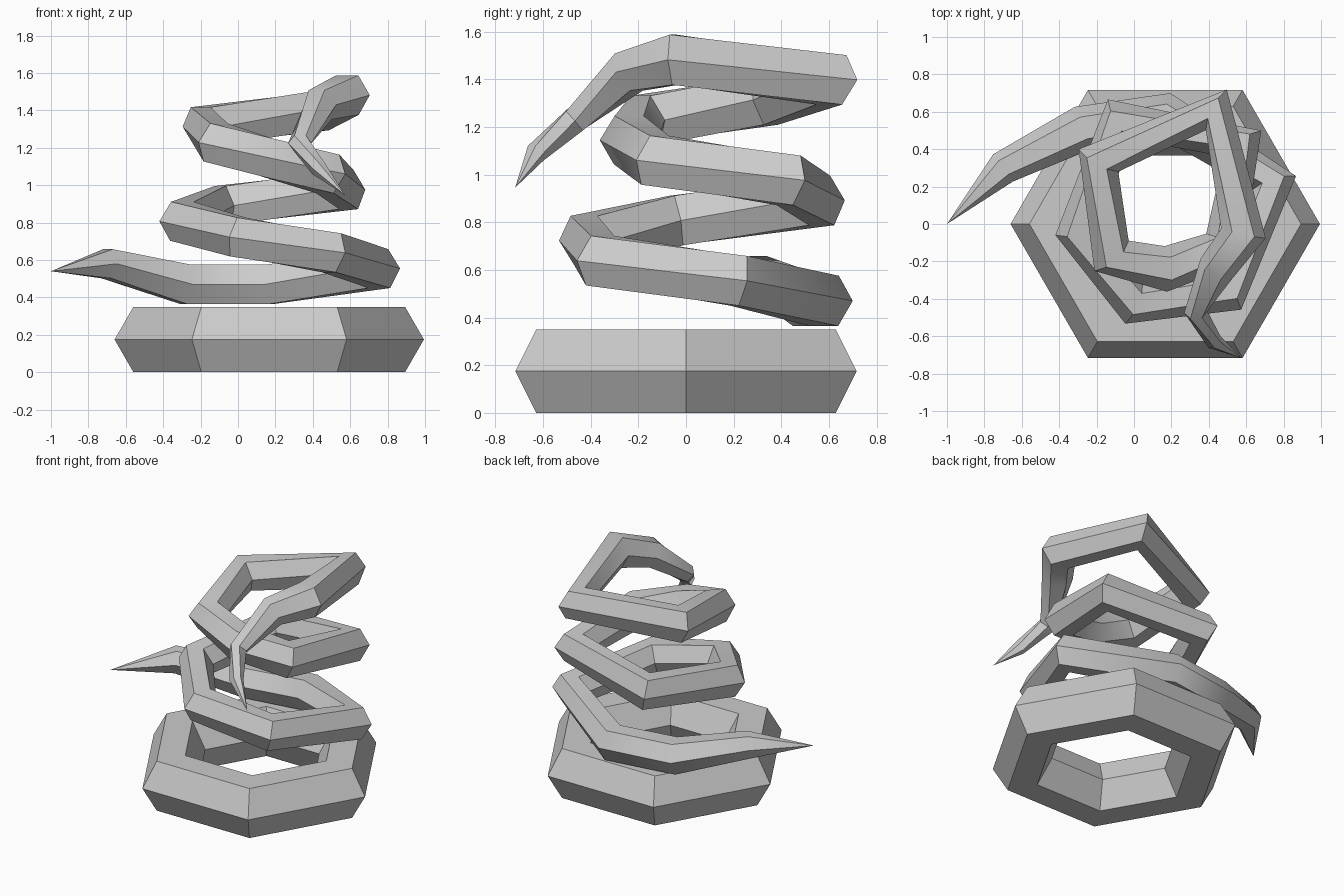
import bpy, bmesh, math
from mathutils import Vector

if "Cube" in bpy.data.objects:
    bpy.data.objects.remove(bpy.data.objects["Cube"])


def finish(name, bm, angle):
    bmesh.ops.recalc_face_normals(bm, faces=bm.faces[:])
    me = bpy.data.meshes.new(name)
    bm.to_mesh(me)
    bm.free()
    ob = bpy.data.objects.new(name, me)
    bpy.context.collection.objects.link(ob)
    bpy.ops.object.select_all(action='DESELECT')
    ob.select_set(True)
    bpy.context.view_layer.objects.active = ob
    if angle:
        bpy.ops.object.shade_smooth_by_angle(angle=math.radians(angle))
    return ob


def bridge(bm, a, b):
    n = len(a)
    for i in range(n):
        bm.faces.new((a[i], a[(i + 1) % n], b[(i + 1) % n], b[i]))


def hexagon(bm, centre, side, up, r):
    return [bm.verts.new(centre + r * (math.cos(k * math.pi / 3) * side +
                                       math.sin(k * math.pi / 3) * up))
            for k in range(6)]


# base ring: six-sided torus with six-sided section
Z = Vector((0, 0, 1))
bm = bmesh.new()
c = Vector((0.167, 0, 0.175))
rings = []
for i in range(6):
    a = i * math.pi / 3
    d = Vector((math.cos(a), math.sin(a), 0))
    rings.append(hexagon(bm, c + 0.625 * d, d, Z, 0.202))
for i in range(6):
    bridge(bm, rings[i], rings[(i + 1) % 6])
finish("base_ring", bm, 0)

# coil: plan positions rise by an even step, with tapering ends
plan = [(0.17, 0.58), (0.75, 0.22), (0.50, -0.36), (0.0, -0.42), (-0.30, -0.04),
        (-0.08, 0.56), (0.58, 0.43), (0.48, -0.13), (0.17, -0.24), (-0.12, -0.17),
        (-0.19, 0.34), (0.44, 0.61), (0.585, -0.05)]
path = [(-1.0, 0.0, 0.54, 0), (-0.70, 0.30, 0.58, 0.09), (-0.28, 0.51, 0.47, 0.122)]
path += [(x, y, 0.47 + 0.0843 * i, 0.122) for i, (x, y) in enumerate(plan)]
path += [(0.44, -0.24, 1.43, 0.10), (0.33, -0.47, 1.225, 0.062),
         (0.43, -0.63, 1.09, 0.045), (0.575, -0.717, 0.945, 0)]

bm = bmesh.new()
pts = [Vector(p[:3]) for p in path]
rings = []
for i in range(1, len(pts) - 1):
    t = ((pts[i] - pts[i - 1]).normalized() + (pts[i + 1] - pts[i]).normalized()).normalized()
    side = t.cross(Z).normalized()
    rings.append(hexagon(bm, pts[i], side, side.cross(t), path[i][3]))
for a, b in zip(rings, rings[1:]):
    bridge(bm, a, b)
# pointed tips
for ring, p in ((rings[0], pts[0]), (rings[-1], pts[-1])):
    tip = bm.verts.new(p)
    for k in range(6):
        bm.faces.new((ring[k], ring[(k + 1) % 6], tip))
finish("spiral_coil", bm, 40)
